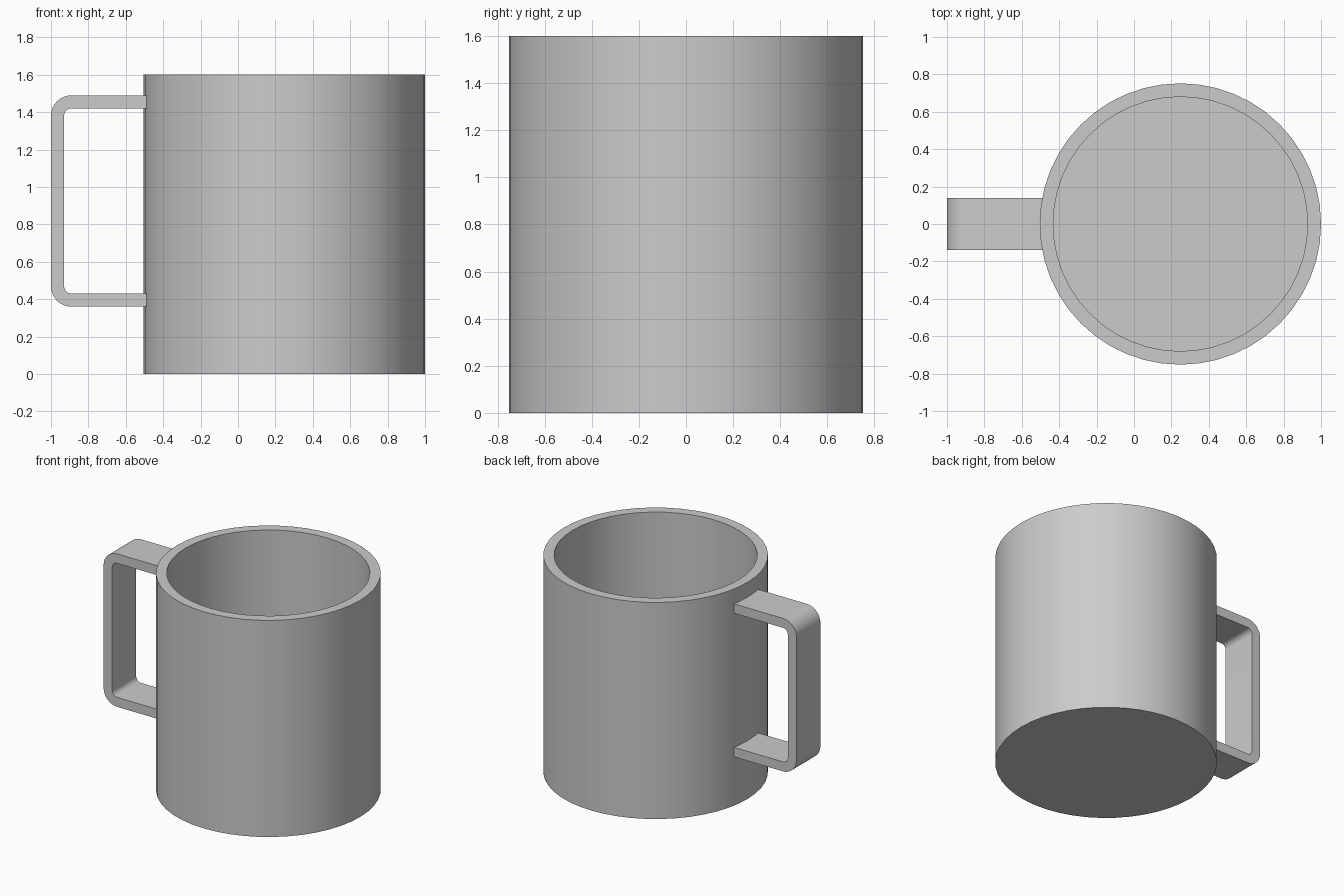
import bpy, bmesh
from math import cos, sin, pi, radians

cube = bpy.data.objects.get("Cube")
if cube:
    bpy.data.objects.remove(cube, do_unlink=True)

SIDES = 48
CENTRE_X = 0.248
OUTER, INNER = 0.752, 0.68
HEIGHT, FLOOR = 1.6, 0.07

grey = bpy.data.materials.new("plain grey")
grey.use_nodes = True
colour = (0.6, 0.6, 0.6, 1)
grey.diffuse_color = colour
grey.node_tree.nodes["Principled BSDF"].inputs["Base Color"].default_value = colour


def finish(name, bm):
    bmesh.ops.recalc_face_normals(bm, faces=bm.faces[:])
    mesh = bpy.data.meshes.new(name)
    bm.to_mesh(mesh)
    bm.free()
    mesh.materials.append(grey)
    obj = bpy.data.objects.new(name, mesh)
    bpy.context.collection.objects.link(obj)
    bpy.ops.object.select_all(action="DESELECT")
    obj.select_set(True)
    bpy.context.view_layer.objects.active = obj
    bpy.ops.object.shade_smooth_by_angle(angle=radians(30))
    return obj


# Cup: rings from the outer base, over the rim, down to the inner floor
bm = bmesh.new()
rings = []
for r, z in [(OUTER, 0), (OUTER, HEIGHT), (INNER, HEIGHT), (INNER, FLOOR)]:
    rings.append([bm.verts.new((CENTRE_X + r * cos(2 * pi * i / SIDES),
                                r * sin(2 * pi * i / SIDES), z))
                  for i in range(SIDES)])
for a, b in zip(rings, rings[1:]):
    for i in range(SIDES):
        j = (i + 1) % SIDES
        bm.faces.new((a[i], a[j], b[j], b[i]))
bm.faces.new(rings[0])
bm.faces.new(rings[-1])
finish("cup", bm)

# Handle: flat strap following a rounded C, ends buried in the cup wall
LEFT, END = -1.0, -0.46
LOW, HIGH = 0.36, 1.49
THICK, HALF_WIDTH = 0.07, 0.14
BEND, STEPS = 0.11, 8


def c_path(inset):
    radius = BEND - inset
    cx = LEFT + BEND
    points = [(END, HIGH - inset)]
    for cz, start in ((HIGH - BEND, pi / 2), (LOW + BEND, pi)):
        for k in range(STEPS + 1):
            a = start + k * pi / 2 / STEPS
            points.append((cx + radius * cos(a), cz + radius * sin(a)))
    return points + [(END, LOW + inset)]


bm = bmesh.new()
sections = []
for (ox, oz), (ix, iz) in zip(c_path(0), c_path(THICK)):
    sections.append([bm.verts.new(p) for p in (
        (ox, -HALF_WIDTH, oz), (ox, HALF_WIDTH, oz),
        (ix, HALF_WIDTH, iz), (ix, -HALF_WIDTH, iz))])
for a, b in zip(sections, sections[1:]):
    for i in range(4):
        j = (i + 1) % 4
        bm.faces.new((a[i], a[j], b[j], b[i]))
bm.faces.new(sections[0])
bm.faces.new(sections[-1])
finish("handle", bm)
